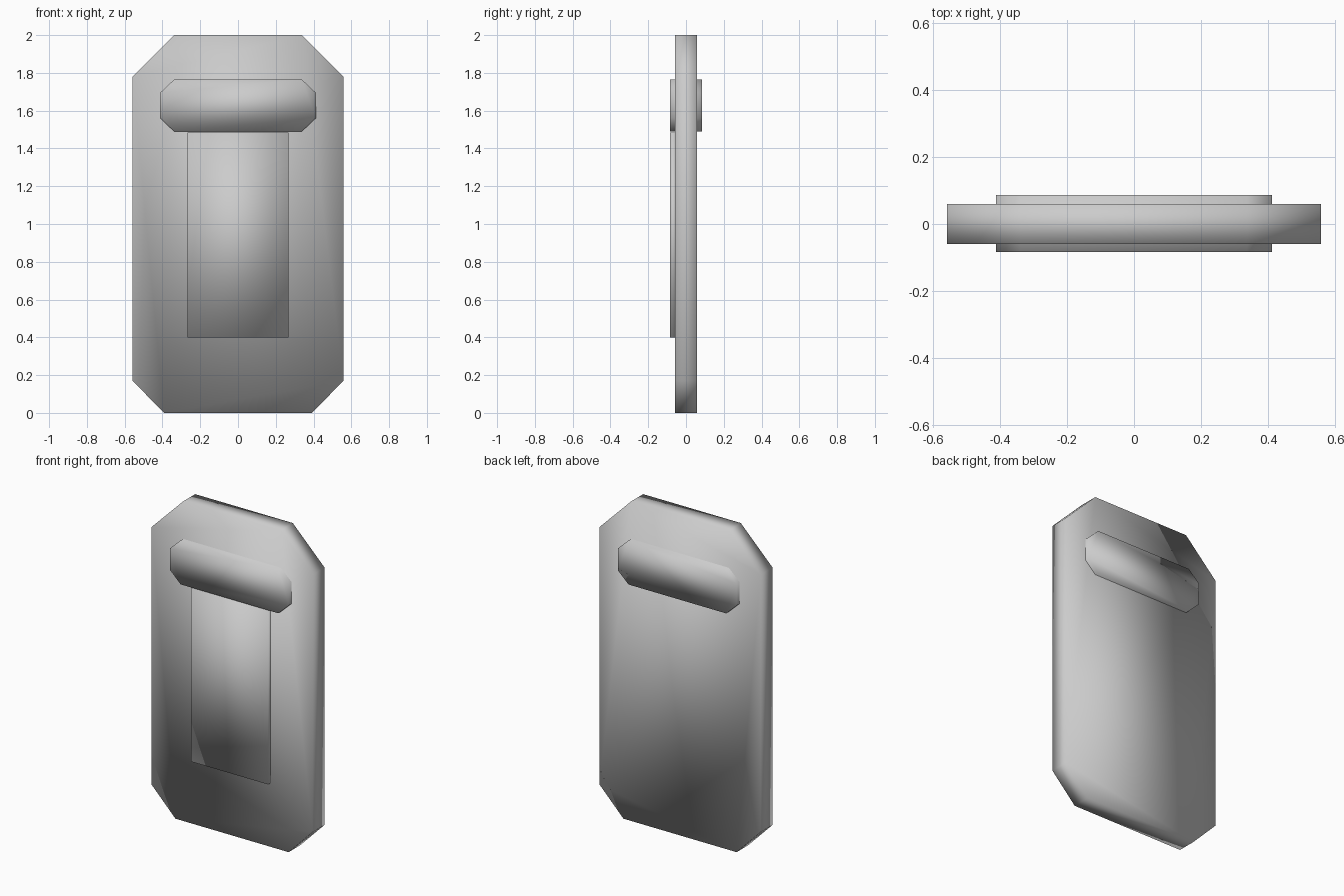
import bpy
import bmesh

if "Cube" in bpy.data.objects:
    bpy.data.objects.remove(bpy.data.objects["Cube"], do_unlink=True)

# Single plain grey
grey = bpy.data.materials.new("light_grey")
grey.use_nodes = True
GREY = (0.6, 0.6, 0.6, 1.0)
grey.diffuse_color = GREY
grey.node_tree.nodes["Principled BSDF"].inputs["Base Color"].default_value = GREY


def extruded(name, outline, y_front, y_back):
    """Extrude an x/z outline (anticlockwise from the front) along y."""
    bm = bmesh.new()
    face = bm.faces.new([bm.verts.new((x, y_front, z)) for x, z in outline])
    result = bmesh.ops.extrude_face_region(bm, geom=[face], use_keep_orig=True)
    moved = [v for v in result["geom"] if isinstance(v, bmesh.types.BMVert)]
    bmesh.ops.translate(bm, vec=(0, y_back - y_front, 0), verts=moved)
    bmesh.ops.recalc_face_normals(bm, faces=bm.faces)
    mesh = bpy.data.meshes.new(name)
    bm.to_mesh(mesh)
    bm.free()
    mesh.materials.append(grey)
    mesh.shade_smooth()
    obj = bpy.data.objects.new(name, mesh)
    bpy.context.collection.objects.link(obj)
    return obj


def mirrored(right_half):
    """Complete a right-hand outline, listed bottom to top, across x = 0."""
    return right_half + [(-x, z) for x, z in reversed(right_half)]


# Main slab with cut corners
extruded("slab", mirrored([(0.392, 0), (0.558, 0.17), (0.558, 1.78), (0.338, 2)]),
         -0.059, 0.059)

# Cross bar passing through the slab, showing on both sides
extruded("cross_bar", mirrored([(0.338, 1.49), (0.412, 1.56), (0.412, 1.695), (0.338, 1.765)]),
         -0.084, 0.086)

# Raised rectangular panel below the bar, front only
extruded("front_panel", mirrored([(0.268, 0.40), (0.268, 1.485)]), -0.084, -0.05)
